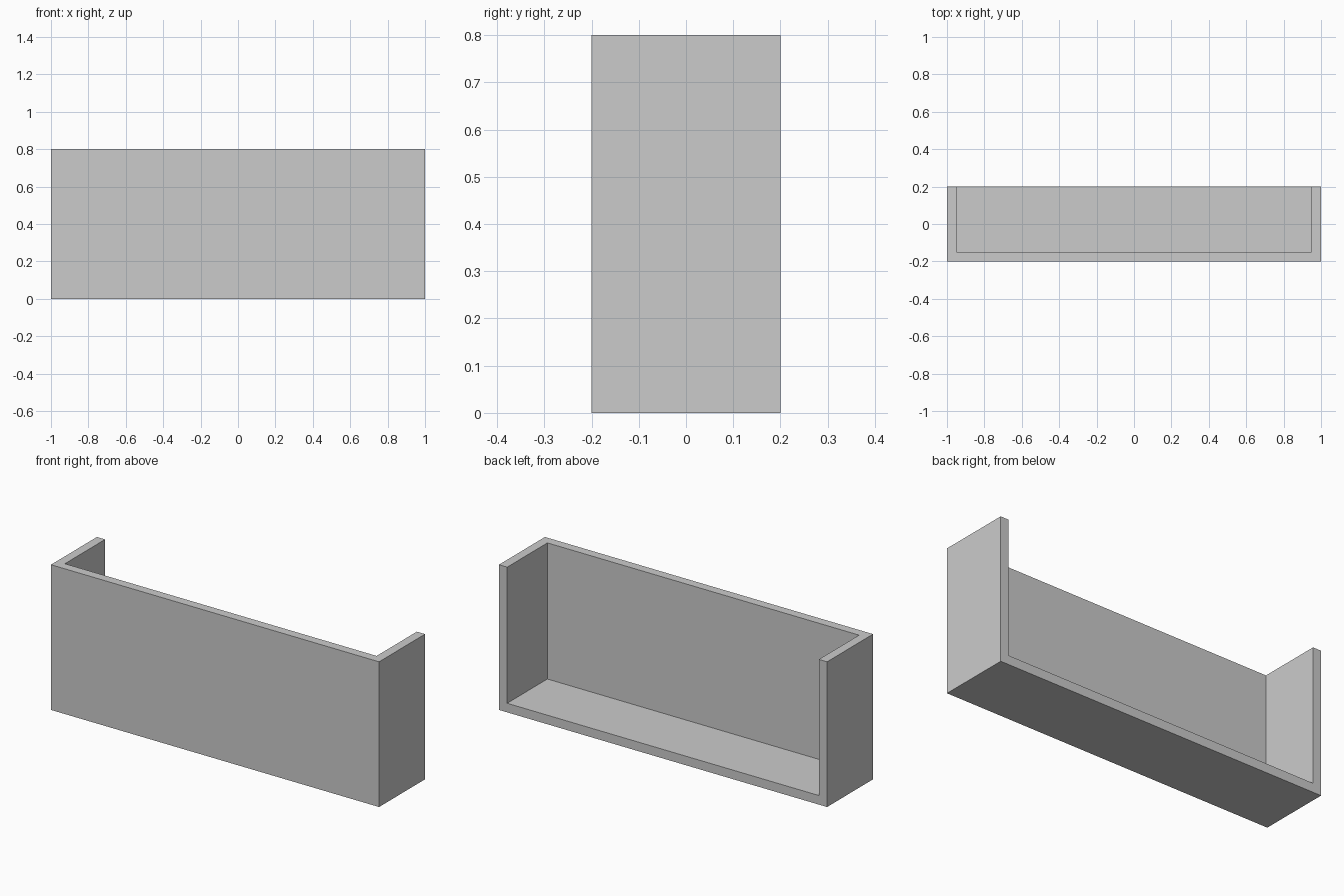
import bpy, bmesh
from mathutils import Matrix

if "Cube" in bpy.data.objects:
    bpy.data.objects.remove(bpy.data.objects["Cube"])

WIDTH, DEPTH, HEIGHT, WALL = 2.0, 0.4, 0.8, 0.05

# Outer shell: a box without its top and back faces
bm = bmesh.new()
bmesh.ops.create_cube(bm, size=1.0, matrix=Matrix.Translation((0, 0, HEIGHT / 2))
                      @ Matrix.Diagonal((WIDTH, DEPTH, HEIGHT, 1)))
bm.normal_update()
open_sides = [f for f in bm.faces if f.normal.z > 0.9 or f.normal.y > 0.9]
bmesh.ops.delete(bm, geom=open_sides, context='FACES')

mesh = bpy.data.meshes.new("counter_shell")
bm.to_mesh(mesh)
bm.free()
shell = bpy.data.objects.new("counter_shell", mesh)
bpy.context.collection.objects.link(shell)

# Wall and floor thickness, grown inward
solid = shell.modifiers.new("wall_thickness", 'SOLIDIFY')
solid.thickness = WALL
solid.offset = -1
solid.use_even_offset = True
